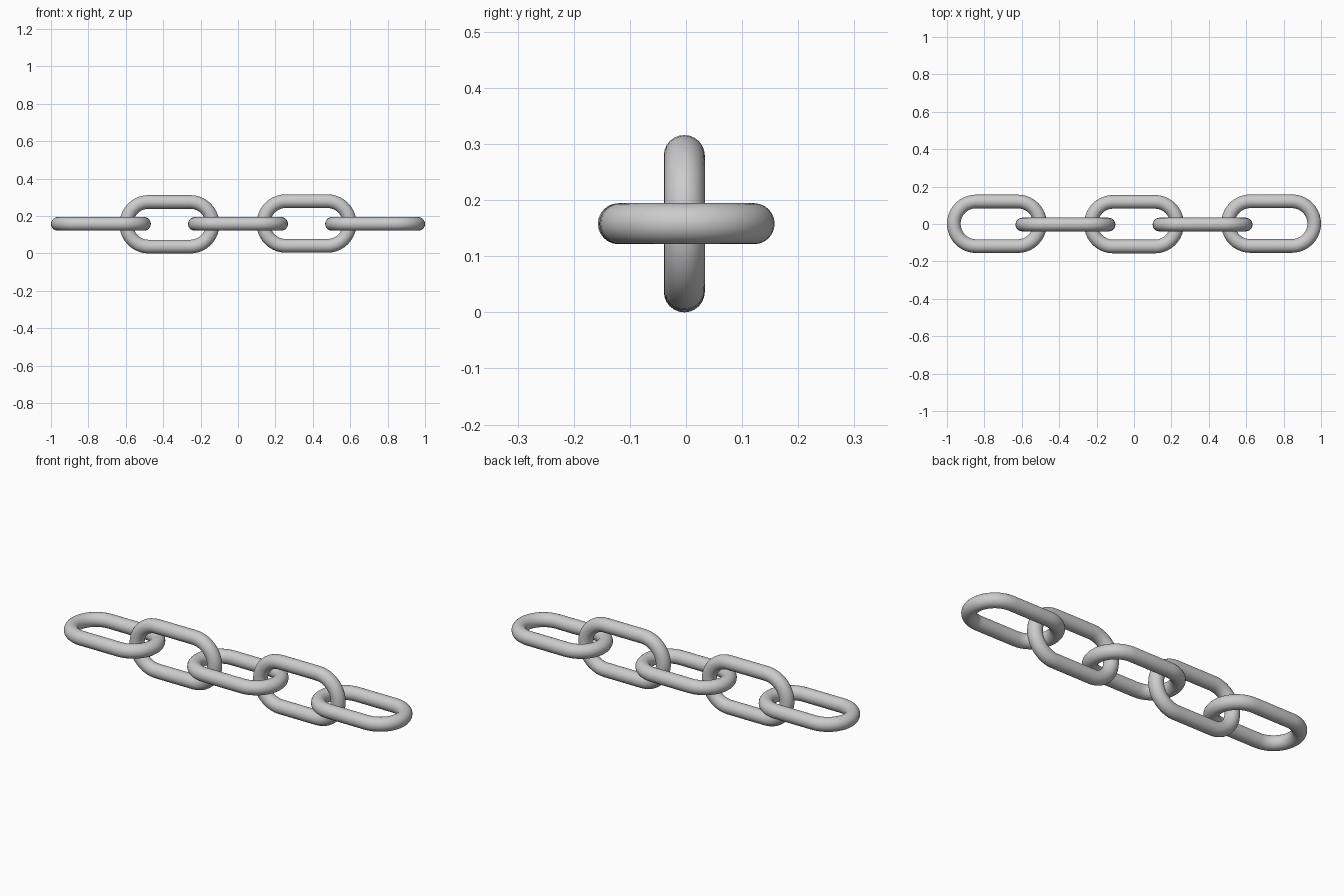
import bpy, bmesh, math
from mathutils import Vector

if "Cube" in bpy.data.objects:
    bpy.data.objects.remove(bpy.data.objects["Cube"])

LENGTH, WIDTH, TUBE = 0.534, 0.312, 0.0365   # outer link size, wire radius
PITCH = (2 - LENGTH) / 4
BEND = WIDTH / 2 - TUBE                      # centre-line end radius
HALF = LENGTH / 2 - WIDTH / 2                # half of the straight run
ARC, SIDES = 20, 24


def make_link(name, loc, upright):
    # stadium centre line: two half-circle ends joined by straight bars
    path = []
    for cx, start in ((HALF, -math.pi / 2), (-HALF, math.pi / 2)):
        for i in range(ARC + 1):
            a = start + math.pi * i / ARC
            path.append((cx, a))
    bm = bmesh.new()
    rings = []
    for cx, a in path:
        ring = []
        for j in range(SIDES):
            t = 2 * math.pi * j / SIDES
            r = BEND + TUBE * math.cos(t)
            x, s, h = cx + r * math.cos(a), r * math.sin(a), TUBE * math.sin(t)
            ring.append(bm.verts.new((x, -h, s) if upright else (x, s, h)))
        rings.append(ring)
    for i, ring in enumerate(rings):
        nxt = rings[(i + 1) % len(rings)]
        for j in range(SIDES):
            k = (j + 1) % SIDES
            bm.faces.new((ring[j], nxt[j], nxt[k], ring[k]))
    bmesh.ops.recalc_face_normals(bm, faces=bm.faces)
    for f in bm.faces:
        f.smooth = True
    mesh = bpy.data.meshes.new(name)
    bm.to_mesh(mesh)
    bm.free()
    ob = bpy.data.objects.new(name, mesh)
    ob.location = Vector(loc)
    bpy.context.collection.objects.link(ob)


# alternating flat and upright links, with slight natural offsets
offsets = (0.001, -0.002, -0.001, 0.002, 0.002)
for n, off in enumerate(offsets):
    x = (n - 2) * PITCH
    if n % 2:
        make_link(f"upright_link_{n + 1}", (x, -0.003, 0.158 + off), True)
    else:
        make_link(f"flat_link_{n + 1}", (x, off, 0.158), False)
